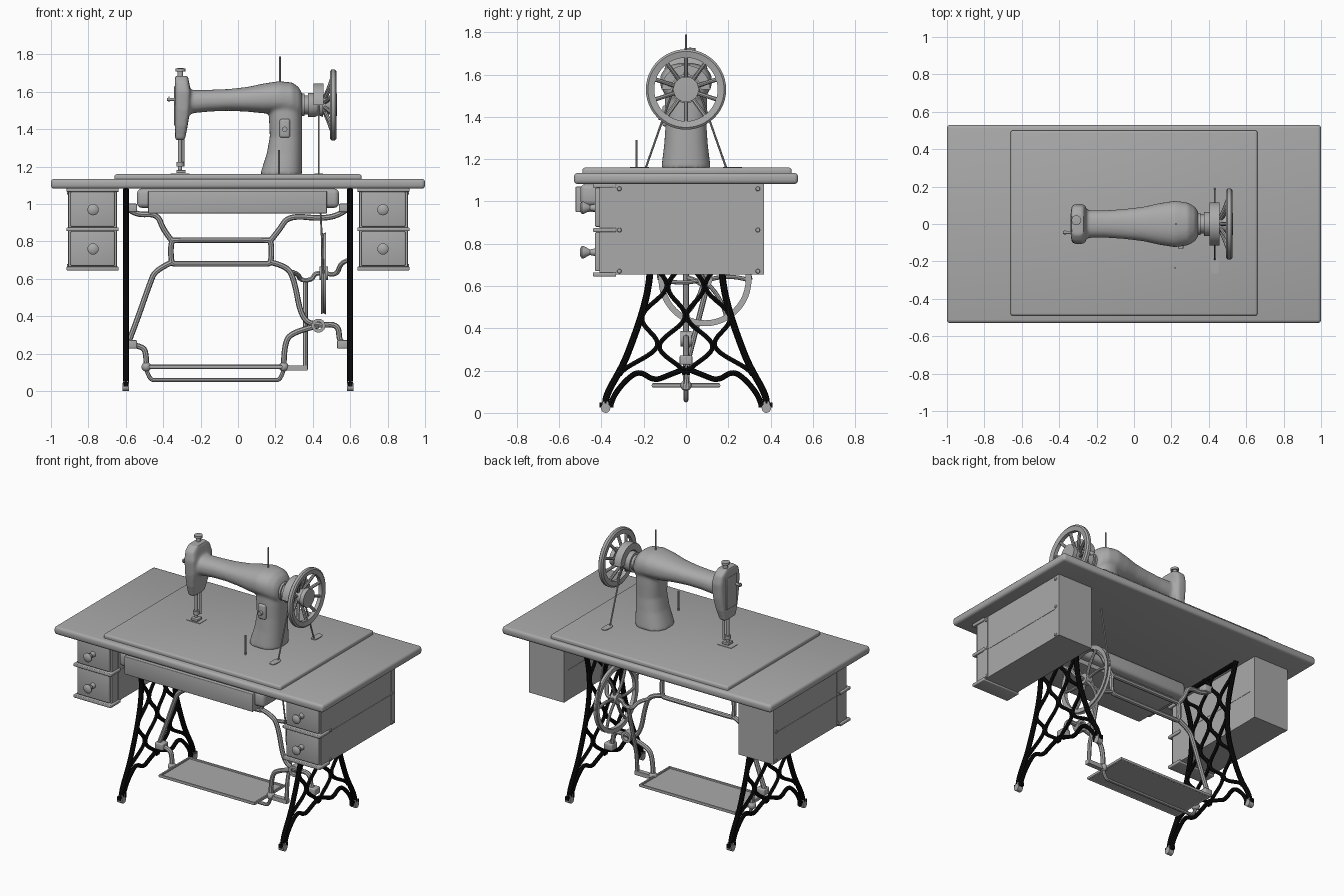
import bpy, bmesh
from math import pi, cos, sin, radians
from mathutils import Vector

if "Cube" in bpy.data.objects:
    bpy.data.objects.remove(bpy.data.objects["Cube"])

def material(name, rgb):
    m = bpy.data.materials.new(name)
    m.use_nodes = True
    m.diffuse_color = (*rgb, 1)
    m.node_tree.nodes["Principled BSDF"].inputs["Base Color"].default_value = (*rgb, 1)
    return m

GREY = material("plain_grey", (0.4, 0.4, 0.4))
BLACK = material("cast_iron_black", (0.003, 0.003, 0.003))

def add(name, me, mat=GREY):
    me.materials.clear()
    me.materials.append(mat)
    me.shade_smooth()
    me.set_sharp_from_angle(angle=radians(35))
    ob = bpy.data.objects.new(name, me)
    bpy.context.collection.objects.link(ob)
    return ob

def from_bm(name, bm, mat=GREY):
    bmesh.ops.recalc_face_normals(bm, faces=bm.faces)
    me = bpy.data.meshes.new(name)
    bm.to_mesh(me)
    bm.free()
    return add(name, me, mat)

def bake(name, ob, mat=GREY):
    bpy.context.view_layer.update()
    me = bpy.data.meshes.new_from_object(ob.evaluated_get(bpy.context.evaluated_depsgraph_get()))
    bpy.data.objects.remove(ob)
    return add(name, me, mat)

def box(name, x, y, z, bevel=0.0, mat=GREY):
    bm = bmesh.new()
    bmesh.ops.create_cube(bm, size=1)
    for v in bm.verts:
        v.co = [r[0] if c < 0 else r[1] for c, r in zip(v.co, (x, y, z))]
    if bevel:
        bmesh.ops.bevel(bm, geom=bm.edges[:], offset=bevel, segments=3, profile=0.5, affect='EDGES')
    return from_bm(name, bm, mat)

def lathe(name, profile, loc, axis=(0, 0, 1), start=0, angle=2 * pi, steps=32):
    # profile holds (radius, height along axis)
    bm = bmesh.new()
    vs = [bm.verts.new((r * cos(start), r * sin(start), h)) for r, h in profile]
    es = [bm.edges.new(p) for p in zip(vs, vs[1:])]
    bmesh.ops.spin(bm, geom=vs + es, cent=(0, 0, 0), axis=(0, 0, 1), angle=angle, steps=steps)
    bmesh.ops.remove_doubles(bm, verts=bm.verts, dist=0.0003)
    turn = Vector((0, 0, 1)).rotation_difference(Vector(axis))
    for v in bm.verts:
        v.co = turn @ v.co + Vector(loc)
    return from_bm(name, bm)

def rod(name, loc, axis, r, length, steps=20):
    return lathe(name, [(0, 0), (r, 0), (r, length), (0, length)], loc, axis, steps=steps)

def tube(name, pts, r, mat=GREY, smooth=True, cyclic=False, res=2):
    cu = bpy.data.curves.new(name, 'CURVE')
    cu.dimensions = '3D'
    cu.bevel_depth, cu.bevel_resolution, cu.use_fill_caps = r, res, True
    sp = cu.splines.new('NURBS' if smooth else 'POLY')
    sp.points.add(len(pts) - 1)
    for p, co in zip(sp.points, pts):
        p.co = (*co, 1)
    sp.use_cyclic_u = cyclic
    if smooth:
        sp.order_u, sp.resolution_u, sp.use_endpoint_u = 3, 6, not cyclic
    path = bpy.data.objects.new("path", cu)
    bpy.context.collection.objects.link(path)
    return bake(name, path, mat)

def loft(bm, sections, power=2.0, along_x=False, yc=0.0, n=40):
    # sections hold (position, centre, half width, half depth in y)
    rings = []
    for t, c, ru, ry in sections:
        ring = []
        for i in range(n):
            u, v = [abs(f) ** (2 / power) * (1 if f > 0 else -1) for f in (cos(2 * pi * i / n), sin(2 * pi * i / n))]
            co = (t, yc + ry * v, c + ru * u) if along_x else (c + ru * u, yc + ry * v, t)
            ring.append(bm.verts.new(co))
        rings.append(ring)
    for a, b in zip(rings, rings[1:]):
        for i in range(n):
            bm.faces.new((a[i], a[(i + 1) % n], b[(i + 1) % n], b[i]))
    bm.faces.new(rings[0])
    bm.faces.new(rings[-1])

# Table top, raised panel and centre drawer
box("table_top", (-1, 1), (-.53, .53), (1.082, 1.135), .018)
box("raised_panel", (-.66, .66), (-.49, .5), (1.12, 1.16), .012)
box("centre_drawer", (-.54, .54), (-.5, -.15), (.98, 1.083), .025)
box("drawer_face", (-.48, .475), (-.522, -.2), (.95, 1.07), .004)

# Drawer cabinets
for s in (-1, 1):
    def span(a, b):
        return tuple(sorted((s * a, s * b)))
    box("cabinet", span(.65, .905), (-.41, .37), (.655, 1.085))
    for z in (.67, .88):
        box("drawer_front", span(.66, .895), (-.43, -.4), (z, z + .185), .006)
        lathe("drawer_knob", [(0, 0), (.018, 0), (.013, .025), (.03, .055), (.03, .062), (.02, .07), (0, .072)],
              (s * .775, -.43, z + .09), (0, -1, 0))
    for z in (.645, .855, 1.065):
        box("cabinet_trim", span(.638, .917), (-.44, -.33), (z, z + .02), .005)
    for x in (.648, .902):
        for y in (-.345, .33):
            box("side_strip", span(x, x + .006), (y, y + .04), (.655, 1.08))
        box("side_rail", span(x, x + .005), (-.3, .33), (.852, .858))
    for y in (-.315, .34):
        for z in (.67, .865, 1.06):
            lathe("rivet", [(.011, 0), (.009, .005), (0, .007)], (s * .908, y, z), (s, 0, 0), steps=10)

# Cast iron lattice legs
WIDTHS = [(.18, .32), (.32, .26), (.46, .21), (.6, .175), (.74, .165), (.9, .19), (1.08, .25)]

def width(z):
    return next(wa + (wb - wa) * (z - a) / (b - a) for (a, wa), (b, wb) in zip(WIDTHS, WIDTHS[1:]) if z <= b + .001)

levels = [.18 + .9 * i / 60 for i in range(61)]
for x in (-.6, .6):
    for m in (-1, 1):
        tube("leg_edge", [(x, m * .38, .04), (x, m * .385, .075), (x, m * .3, .22)]
             + [(x, m * w, z) for z, w in WIDTHS[1:]], .016, BLACK)
        for c, swing in ((.25, -.23), (.75, .23)):
            tube("lattice_strand", [(x, m * width(z) * (c + swing * cos(pi * (z - .18) / .14)), z) for z in levels],
                 .0125, BLACK, smooth=False, res=1)
        tube("leg_arch", [(x, m * y, z) for y, z in ((.355, .04), (.345, .08), (.28, .16), (.22, .2), (.15, .15),
                                                     (.08, .18), (0, .21))], .013, BLACK)
        box("foot", (x - .012, x + .012), (m * .375 - .033, m * .375 + .033), (.025, .05), 0, BLACK)
        rod("caster", (x - .018, m * .38, .022), (1, 0, 0), .022, .036)
        box("caster_fork", (x - .014, x + .014), (m * .38 - .014, m * .38 + .014), (.02, .055))
    tube("leg_top_bar", [(x, -.25, 1.07), (x, .25, 1.07)], .014, BLACK, smooth=False)

# Central brace between the legs
def brace(name, pts, r=.015, cyclic=False):
    return tube(name, [(px, 0, pz) for px, pz in pts], r, cyclic=cyclic)

brace("brace_ring", [(-.36, .75), (-.355, .805), (-.33, .807), (-.1, .807), (.15, .807), (.175, .805), (.18, .75),
                     (.175, .682), (.15, .68), (-.1, .68), (-.33, .68), (-.355, .682)], cyclic=True)
brace("upper_arm_right", [(-.35, .8), (-.4, .86), (-.43, .95), (-.55, .94), (-.59, .98)])
brace("upper_arm_left", [(.17, .8), (.22, .86), (.27, .94), (.46, .92), (.56, .95), (.59, .98)])
brace("lower_arm_right", [(-.35, .69), (-.44, .65), (-.47, .58), (-.55, .35), (-.59, .25)])
brace("lower_arm_left", [(.17, .69), (.26, .67), (.3, .6), (.34, .38), (.43, .35), (.54, .36), (.54, .25), (.59, .25)])
brace("right_hanger", [(-.58, .25), (-.51, .24), (-.49, .2), (-.49, .13)])
brace("left_hanger", [(.43, .35), (.3, .32), (.245, .26), (.245, .13)])
lathe("brace_joint", [(.02, -.025), (.037, -.025), (.037, .025), (.02, .025), (.02, -.025)], (.43, 0, .35), (0, 1, 0))
for x, z in ((-.57, .25), (.56, .25), (-.57, .98), (.57, .98)):
    box("brace_pad", (x - .03, x + .03), (-.03, .03), (z - .022, z + .022), .006)

# Treadle with its pivots, rim, support bar and connecting rod
for x in (-.49, .245):
    lathe("treadle_pivot", [(.026 * sin(a * pi / 10), -.026 * cos(a * pi / 10)) for a in range(11)], (x, 0, .13), steps=16)
box("treadle_plate", (-.47, .23), (-.155, .155), (.122, .13))
tube("treadle_rim", [(-.47, -.155, .13), (.23, -.155, .13), (.23, .155, .13), (-.47, .155, .13)], .011,
     smooth=False, cyclic=True)
brace("treadle_support", [(-.49, .12), (-.475, .06), (-.43, .06), (.19, .06), (.23, .06), (.245, .12)], .011)
box("rod_foot", (.23, .372), (-.015, .015), (.11, .138))
tube("connecting_rod", [(.36, 0, .115), (.36, .01, .25), (.36, .1, .6)], .013, smooth=False)

# Drive wheel, crank and belt
WY, WZ = .09, .63
lathe("drive_wheel_rim", [(.192, -.012), (.22, -.014), (.213, 0), (.22, .014), (.192, .012), (.192, -.012)],
      (.457, WY, WZ), (1, 0, 0), steps=48)
rod("drive_wheel_hub", (.435, WY, WZ), (1, 0, 0), .035, .045)
for i in range(6):
    a = i * pi / 3
    tube("drive_wheel_spoke", [(.457, WY + r * cos(a + t), WZ + r * sin(a + t))
                               for r, t in ((.02, 0), (.11, .25), (.2, 0))], .01)
tube("crank_shaft", [(.27, 0, .64), (.32, .04, .63), (.33, WY, .6), (.36, WY, .59), (.4, WY, .6), (.41, WY, WZ),
                     (.46, WY, WZ), (.53, WY, .62), (.55, .05, .69), (.59, .03, .7)], .013)
for m, wy in ((-1, -.13), (1, .31)):
    tube("belt", [(.432, m * .06, 1.53), (.432, m * .19, 1.16), (.457, wy, WZ)], .005, smooth=False)
    bm = bmesh.new()
    loft(bm, [(1.155, .432, .022, .045), (1.164, .432, .022, .045)], 3, yc=m * .22)
    from_bm("belt_slot", bm)

# Sewing head: column, arm and needle head blended together
bm = bmesh.new()
loft(bm, [(1.155, .23, .112, .117), (1.19, .235, .107, .113), (1.27, .248, .094, .103), (1.36, .256, .086, .097),
          (1.45, .254, .088, .1), (1.55, .25, .088, .1)], 2.4)
loft(bm, [(-.29, 1.54, .075, .085), (-.24, 1.548, .062, .074), (-.15, 1.553, .058, .073), (-.05, 1.557, .058, .08),
          (.05, 1.56, .066, .092), (.14, 1.565, .08, .112), (.22, 1.57, .087, .124), (.29, 1.56, .09, .114),
          (.325, 1.545, .08, .092), (.342, 1.535, .06, .07)], 2.3, along_x=True)
loft(bm, [(1.342, -.31, .026, .06), (1.42, -.303, .034, .085), (1.5, -.297, .041, .1), (1.6, -.295, .043, .108),
          (1.655, -.3, .038, .095), (1.685, -.302, .034, .06)], 5)
raw = from_bm("raw_body", bm)
blend = raw.modifiers.new("blend", 'REMESH')
blend.mode, blend.voxel_size = 'VOXEL', .009
soften = raw.modifiers.new("soften", 'SMOOTH')
soften.factor, soften.iterations = .5, 6
bake("sewing_head", raw)

# Fittings on the needle end
box("face_plate", (-.343, -.33), (-.055, .055), (1.42, 1.63), .003)
rod("needle_bar", (-.31, 0, 1.17), (0, 0, 1), .011, .19)
rod("presser_bar", (-.295, .02, 1.2), (0, 0, 1), .008, .16)
box("presser_foot", (-.33, -.28), (-.03, .02), (1.165, 1.182), .004)
rod("needle_clamp", (-.31, 0, 1.2), (0, 0, 1), .02, .025)
box("needle_plate", (-.36, -.26), (-.035, .035), (1.156, 1.163))
lathe("pressure_screw", [(.015, 0), (.015, .03), (.026, .03), (.026, .045), (0, .048)], (-.308, .02, 1.68))
rod("tension_screw", (-.33, -.045, 1.56), (-1, 0, 0), .008, .05)
rod("tension_disc", (-.365, -.045, 1.56), (-1, 0, 0), .014, .006)

# Pins and the stitch plate
rod("spool_pin", (.225, 0, 1.64), (0, 0, 1), .005, .15, 8)
rod("thread_pin", (.22, -.235, 1.15), (0, 0, 1), .005, .14, 8)
box("stitch_plate", (.222, .278), (-.112, -.08), (1.355, 1.455), .012)
rod("stitch_knob", (.25, -.11, 1.4), (0, -1, 0), .014, .02)

# Shaft, winder guard and hand wheel
HUB = (0, 0, 1.53)
lathe("shaft_collars", [(.06, .33), (.06, .355), (.05, .355), (.05, .375), (.065, .375), (.065, .41), (.055, .432),
                        (.065, .455), (.05, .455), (.05, .5), (.06, .5), (.06, .528), (0, .53)], HUB, (1, 0, 0))
lathe("winder_guard", [(.07, .405), (.115, .405), (.115, .457), (.07, .457), (.07, .405)], HUB, (1, 0, 0),
      start=pi / 2, angle=pi, steps=24)
lathe("hand_wheel_rim", [(.15, .495), (.18, .492), (.19, .5), (.19, .518), (.18, .526), (.15, .52), (.15, .495)],
      HUB, (1, 0, 0), steps=48)
for i in range(10):
    a = 2 * pi * (i + .5) / 10
    tube("hand_wheel_spoke", [(px, r * cos(a), 1.53 + r * sin(a)) for px, r in ((.465, .045), (.49, .1), (.508, .16))], .01)
